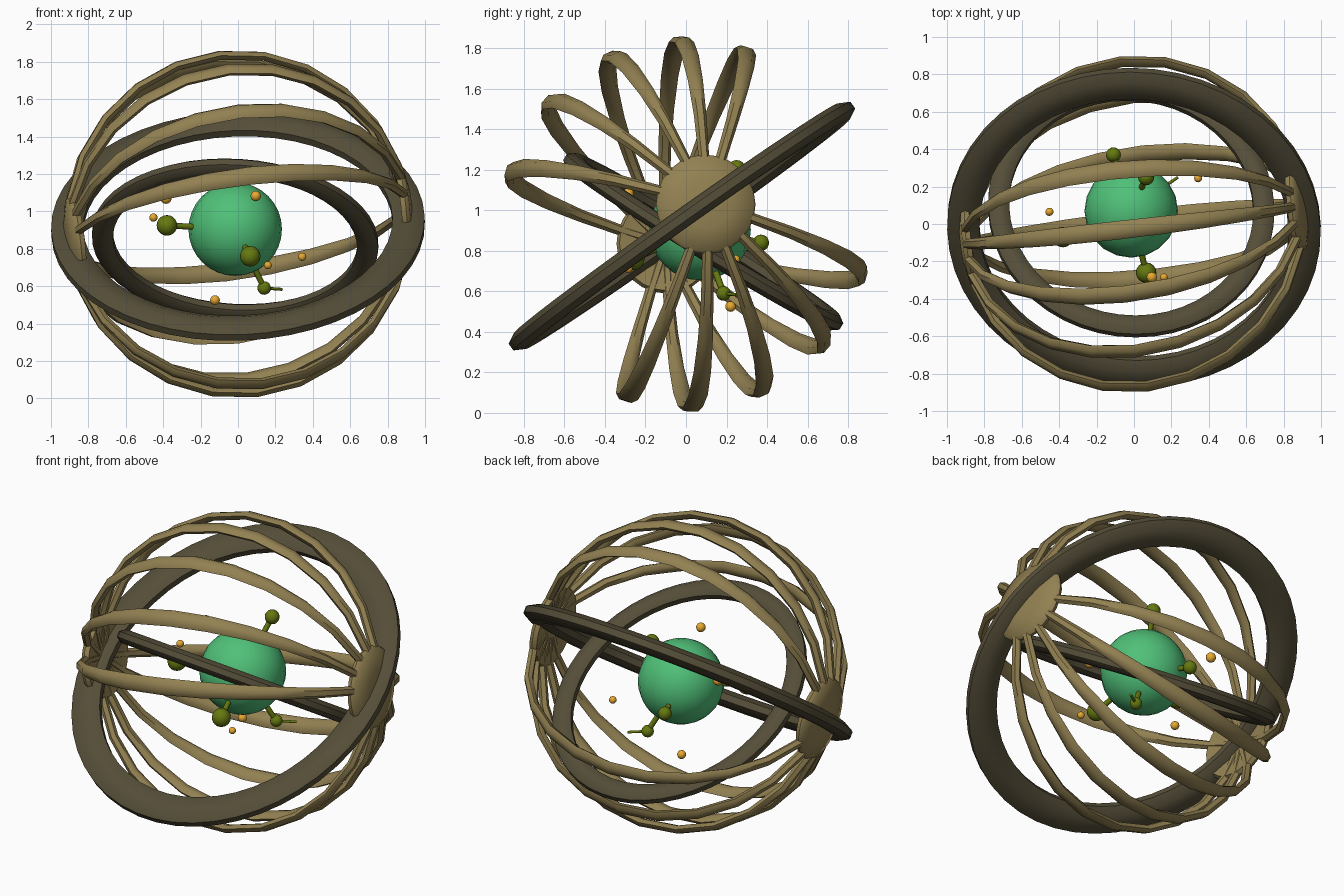
import bpy, bmesh
from math import sin, cos, pi, radians
from mathutils import Vector, Matrix

if "Cube" in bpy.data.objects:
    bpy.data.objects.remove(bpy.data.objects["Cube"])


def mat(name, rgb):
    m = bpy.data.materials.new(name)
    m.diffuse_color = (*rgb, 1)
    m.use_nodes = True
    m.node_tree.nodes["Principled BSDF"].inputs["Base Color"].default_value = m.diffuse_color
    return m


BRONZE = mat("bronze", (0.29, 0.22, 0.085))
DARK = mat("dark_bronze", (0.09, 0.075, 0.04))
GREEN = mat("planet_green", (0.08, 0.53, 0.19))
OLIVE = mat("olive", (0.13, 0.19, 0.005))
GOLD = mat("gold", (0.80, 0.40, 0.03))


def finish(name, bm, material, angle=50):
    bmesh.ops.recalc_face_normals(bm, faces=bm.faces)
    me = bpy.data.meshes.new(name)
    bm.to_mesh(me)
    bm.free()
    ob = bpy.data.objects.new(name, me)
    bpy.context.collection.objects.link(ob)
    me.materials.append(material)
    bpy.ops.object.select_all(action='DESELECT')
    ob.select_set(True)
    bpy.context.view_layer.objects.active = ob
    bpy.ops.object.shade_smooth_by_angle(angle=radians(angle))
    return ob


def ring(name, centre, e1, e2, radius, radial, axial, steps, material, taper=0.0, sides=8):
    """Closed ring with a flattened section; taper narrows it towards +-e1."""
    n = e1.cross(e2)
    bm = bmesh.new()
    k = 1 / cos(pi / sides)
    loops = []
    for i in range(steps):
        t = 2 * pi * i / steps
        d = e1 * cos(t) + e2 * sin(t)
        a = axial * (1 - taper * cos(t) ** 2)
        loop = []
        for j in range(sides):
            s = 2 * pi * (j + 0.5) / sides
            loop.append(bm.verts.new(centre + d * (radius + k * radial * cos(s)) + n * (k * a * sin(s))))
        loops.append(loop)
    for i in range(steps):
        p, q = loops[i], loops[(i + 1) % steps]
        for j in range(sides):
            m = (j + 1) % sides
            bm.faces.new((p[j], p[m], q[m], q[j]))
    return finish(name, bm, material)


def ball(name, centre, r, material, seg=16, rings=10):
    bm = bmesh.new()
    bmesh.ops.create_uvsphere(bm, u_segments=seg, v_segments=rings, radius=r,
                              matrix=Matrix.Translation(centre))
    return finish(name, bm, material)


def rod(name, a, b, r, material):
    a, b = Vector(a), Vector(b)
    bm = bmesh.new()
    q = (b - a).to_track_quat('Z', 'Y').to_matrix().to_4x4()
    bmesh.ops.create_cone(bm, cap_ends=True, segments=8, radius1=r, radius2=r,
                          depth=(b - a).length, matrix=Matrix.Translation((a + b) / 2) @ q)
    return finish(name, bm, material)


# Cage: five full flat hoops crossing at two tilted poles
C = Vector((0, 0, 0.932))
axis = Vector((0.89, 0.10, 0.10)).normalized()
for i, deg in enumerate((71, 91.5, 114, 138.5, 164)):
    t = radians(deg)
    u = Vector((0, cos(t), sin(t)))
    u = (u - axis * u.dot(axis)).normalized()
    ring(f"cage_hoop_{i + 1}", C, axis, u, 0.908, 0.023, 0.043, 24, BRONZE, taper=0.5, sides=6)

# Domed caps where the hoops meet
for side, name in ((1, "pole_cap_right"), (-1, "pole_cap_left")):
    q = (axis * side).to_track_quat('Z', 'Y').to_matrix().to_4x4()
    bm = bmesh.new()
    profile = [(0, 0.936), (0.12, 0.928), (0.235, 0.902), (0.247, 0.88),
               (0.235, 0.855), (0.12, 0.876), (0, 0.882)]
    vs = [bm.verts.new((r, 0, z)) for r, z in profile]
    es = [bm.edges.new(e) for e in zip(vs, vs[1:])]
    bmesh.ops.spin(bm, geom=vs + es, cent=(0, 0, 0), axis=(0, 0, 1), angle=2 * pi, steps=24)
    bmesh.ops.remove_doubles(bm, verts=bm.verts, dist=0.0005)
    bm.transform(Matrix.Translation(C) @ q)
    finish(name, bm, BRONZE)


# Two dark, slightly oval orbit rings tilted opposite ways, each with a little roll
def orbit(name, centre, pitch, roll, stretch, *size):
    p, r = radians(pitch), Matrix.Rotation(radians(roll), 3, 'Y')
    ring(name, Vector(centre), r @ Vector((1, 0, 0)),
         r @ Vector((0, cos(p), sin(p))) * stretch, *size, 48, DARK)


orbit("outer_orbit_ring", (0, -0.02, 0.922), 35.3, -2.2, 1.035, 0.913, 0.086, 0.046)
orbit("inner_orbit_ring", (-0.015, 0.085, 0.845), -31.5, 3.5, 1.045, 0.71, 0.056, 0.04)

# Central sphere
P = Vector((-0.015, 0.07, 0.905))
ball("central_sphere", P, 0.25, GREEN, 20, 16)

# Olive knobs on rods growing out of the sphere
knobs = [((-0.38, -0.07, 0.925), 0.055), ((0.065, -0.26, 0.76), 0.055),
         ((-0.11, 0.37, 0.84), 0.04), ((0.14, 0.185, 0.59), 0.036),
         ((0.065, 0.25, 1.205), 0.043)]
for i, (c, r) in enumerate(knobs):
    ball(f"knob_{i + 1}", c, r, OLIVE)
    c = Vector(c)
    rod(f"knob_stem_{i + 1}", P + (c - P).normalized() * 0.22, c, 0.016, OLIVE)
rod("side_twig", knobs[3][0], (0.235, 0.25, 0.583), 0.008, OLIVE)

# Small floating gold beads
beads = [(-0.452, 0.065, 0.967, 0.022), (0.095, -0.285, 1.082, 0.028),
         (0.16, -0.285, 0.712, 0.021), (0.343, 0.245, 0.757, 0.022),
         (-0.123, 0.22, 0.525, 0.026), (-0.385, 0.23, 1.07, 0.03)]
for i, (x, y, z, r) in enumerate(beads):
    ball(f"bead_{i + 1}", (x, y, z), r, GOLD, 12, 8)
